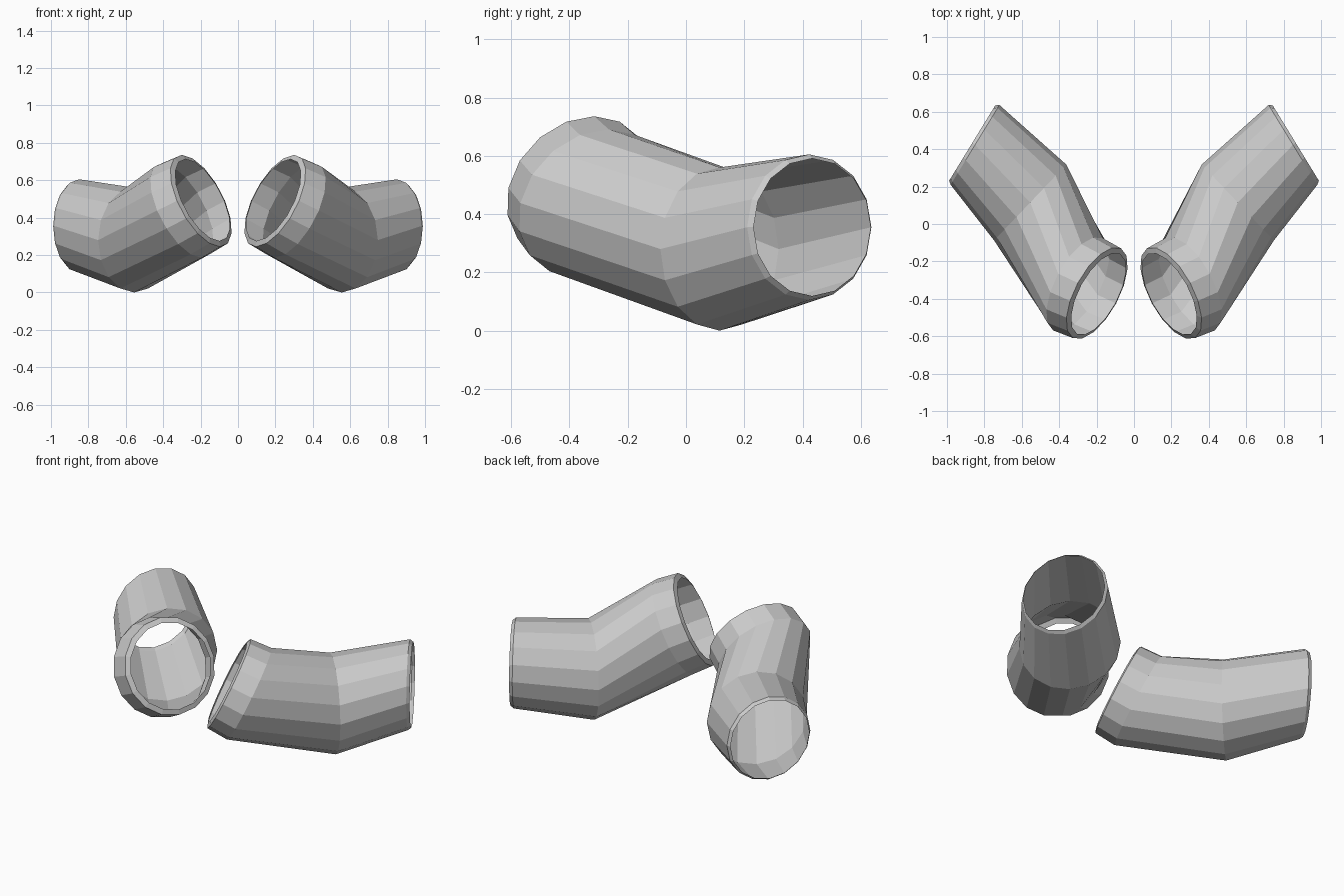
import bpy, bmesh, math
from mathutils import Vector

if "Cube" in bpy.data.objects:
    bpy.data.objects.remove(bpy.data.objects["Cube"])

SIDES = 16

# Sleeve cross-sections from outer end to cuff: centre, direction, radius
RINGS = [
    ((0.865, 0.433, 0.355), (-0.85, -0.52, 0.0), 0.236),   # outer lip
    ((0.850, 0.423, 0.355), (-0.85, -0.52, 0.0), 0.250),   # outer end
    ((0.555, 0.115, 0.280), (-0.725, -0.69, 0.0), 0.280),  # elbow
    ((0.300, -0.322, 0.438), (-0.80, -0.43, 0.43), 0.280),  # cuff base
    ((0.198, -0.370, 0.490), (-0.80, -0.43, 0.43), 0.272),  # cuff edge
    ((0.190, -0.374, 0.494), (-0.80, -0.43, 0.43), 0.242),  # cuff lip
]


def ring_points(centre, direction, radius):
    n = Vector(direction).normalized()
    up = Vector((0, 0, 1))
    u = (up - n * up.dot(n)).normalized()
    v = n.cross(u)
    for i in range(SIDES):
        a = 2 * math.pi * i / SIDES
        yield Vector(centre) + radius * (math.cos(a) * u + math.sin(a) * v)


def sleeve(name, side):
    bm = bmesh.new()
    loops = []
    for ring in RINGS:
        loops.append([bm.verts.new((p.x * side, p.y, p.z)) for p in ring_points(*ring)])
    for a, b in zip(loops, loops[1:]):
        for i in range(SIDES):
            j = (i + 1) % SIDES
            quad = [a[i], a[j], b[j], b[i]]
            bm.faces.new(quad if side > 0 else quad[::-1])
    mesh = bpy.data.meshes.new(name)
    bm.to_mesh(mesh)
    bm.free()
    bpy.context.collection.objects.link(bpy.data.objects.new(name, mesh))


# Mirrored pair of bent sleeves
sleeve("right_sleeve", 1)
sleeve("left_sleeve", -1)
